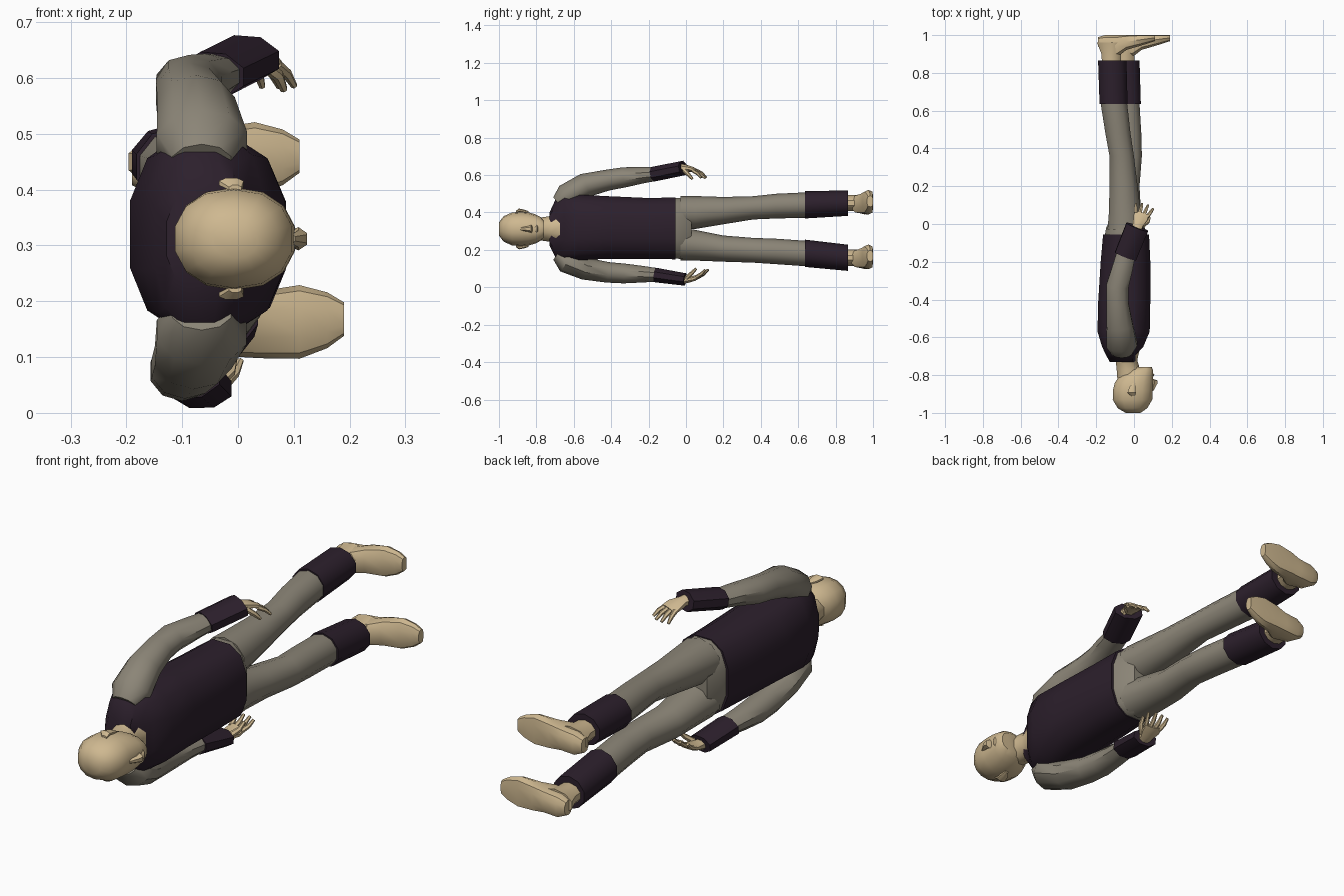
import bpy, bmesh, math
from mathutils import Vector

def mat(name, c):
    m = bpy.data.materials.new(name)
    m.diffuse_color = (*c, 1)
    return m

SKIN = mat("skin", (0.62, 0.48, 0.28))
DARK = mat("dark_cloth", (0.025, 0.014, 0.025))
GREY = mat("grey_cloth", (0.26, 0.235, 0.185))

def finish(name, bm, m, angle=40):
    bmesh.ops.recalc_face_normals(bm, faces=bm.faces)
    me = bpy.data.meshes.new(name)
    bm.to_mesh(me)
    bm.free()
    me.materials.append(m)
    ob = bpy.data.objects.new(name, me)
    bpy.context.collection.objects.link(ob)
    bpy.ops.object.select_all(action='DESELECT')
    ob.select_set(True)
    bpy.context.view_layer.objects.active = ob
    bpy.ops.object.shade_smooth_by_angle(angle=math.radians(angle))
    return ob

def loft(name, secs, m, n=10, ref=(1, 0, 0), axis=None, power=1.0, ymax=None):
    """Skin rings (x, y, z, radius along ref, radius across) set along a path."""
    bm = bmesh.new()
    pts = [Vector(s[:3]) for s in secs]
    rings = []
    for i, s in enumerate(secs):
        t = Vector(axis) if axis else pts[min(i + 1, len(pts) - 1)] - pts[max(i - 1, 0)]
        t.normalize()
        r = Vector(ref)
        u = (r - t * r.dot(t)).normalized()
        v = t.cross(u)
        ring = []
        for k in range(n):
            a = 2 * math.pi * (k + 0.5) / n
            c, d = math.cos(a), math.sin(a)
            c = math.copysign(abs(c) ** power, c)
            d = math.copysign(abs(d) ** power, d)
            p = pts[i] + u * c * s[3] + v * d * s[4]
            if ymax is not None:
                p.y = min(p.y, ymax)
            ring.append(bm.verts.new(p))
        rings.append(ring)
    for a, b in zip(rings, rings[1:]):
        for k in range(n):
            bm.faces.new((a[k], a[(k + 1) % n], b[(k + 1) % n], b[k]))
    bm.faces.new(rings[0])
    bm.faces.new(rings[-1])
    return finish(name, bm, m)

Y = (0, 1, 0)

# Shirt body, hem to shoulders
loft("shirt", [(-.042, -.055, .315, .125, .17), (-.045, -.2, .315, .135, .167),
               (-.052, -.42, .32, .142, .172), (-.055, -.57, .32, .142, .18),
               (-.06, -.65, .32, .112, .188), (-.07, -.695, .315, .08, .165),
               (-.06, -.73, .312, .07, .09)], DARK, 12, axis=Y, power=.8)

# Hips
loft("hips", [(-.042, -.07, .315, .118, .165), (-.045, -.02, .315, .105, .168),
              (-.05, .03, .315, .075, .155)], GREY, 12, axis=Y, power=.8)

# Neck and head
loft("neck", [(-.04, -.66, .312, .075, .1), (-.04, -.72, .312, .06, .07),
              (-.03, -.77, .312, .065, .062), (-.02, -.84, .312, .07, .062)],
     SKIN, 10, axis=Y)
loft("head", [(-.005, -1, .312, .04, .035), (-.008, -.975, .312, .08, .068),
              (-.008, -.93, .312, .107, .088), (-.006, -.88, .312, .108, .092),
              (0, -.84, .312, .104, .088), (.012, -.805, .312, .092, .078),
              (.03, -.775, .312, .073, .062), (.045, -.758, .312, .05, .042)],
     SKIN, 14, axis=Y, power=.9)
loft("nose", [(.095, -.885, .312, .008, .008), (.108, -.845, .312, .018, .015),
              (.108, -.828, .312, .018, .021), (.095, -.82, .312, .008, .014)],
     SKIN, 6, axis=Y)
loft("lips", [(.098, -.808, .312, .006, .014), (.098, -.797, .312, .012, .025),
              (.09, -.787, .312, .008, .016)], SKIN, 6, axis=Y)
for side, nm in ((1, "left"), (-1, "right")):
    z = .312 + side * .09
    loft(nm + "_ear", [(-.005, -.91, z, .012, .007), (-.012, -.893, z + side * .01, .024, .01),
                       (-.008, -.865, z + side * .005, .019, .009),
                       (0, -.842, z, .008, .006)], SKIN, 8, axis=Y)

# Legs, cuffs, ankles and feet
def leg(nm, trouser, cuff, foot):
    loft(nm + "_trouser_leg", trouser, GREY, 10, axis=Y)
    loft(nm + "_trouser_cuff", cuff, DARK, 10, axis=Y)
    x, y, z = cuff[-1][:3]
    loft(nm + "_ankle", [(x - .005, .82, z, .05, .043), (x - .005, .9, z, .055, .043),
                         (x, .96, z, .085, .05)], SKIN, 10, axis=Y)
    loft(nm + "_foot", [(foot + dx, y, z + dz, ry, rz) for dx, y, dz, ry, rz in
                        ((-.3, .965, -.01, .025, .032), (-.265, .955, -.01, .05, .05),
                         (-.2, .945, -.005, .065, .052), (-.15, .965, 0, .045, .06),
                         (-.08, .975, .005, .034, .066), (-.03, .982, .008, .025, .05),
                         (0, .985, .01, .018, .03))],
         SKIN, 10, ref=Y, axis=(1, 0, 0), power=.8, ymax=1)

leg("left", [(-.045, -.03, .4, .1, .088), (-.048, .05, .4, .09, .088),
             (-.055, .2, .41, .078, .073), (-.065, .36, .425, .068, .062),
             (-.085, .48, .434, .07, .066), (-.108, .65, .44, .074, .068)],
    [(-.108, .635, .441, .078, .073), (-.115, .865, .45, .079, .068)], .11)
SHIFT = 0.078
leg("right", [(-.045, -.03, .232, .1, .088), (-.048, .05, .225, .09, .082),
              (-.045, .2, .207, .078, .07), (-.022, .36, .198, .067, .066),
              (-.028, .48, .192, .07, .068), (-.04, .65, .18, .072, .068)],
    [(-.038, .635, .182, .078, .073), (-.043, .865, .158, .076, .07)], .19)

# Arms: sleeve, cuff and hand; side gives which way the palm curls
def arm(nm, sleeve, cuff, side, dirx):
    loft(nm + "_sleeve", sleeve, GREY, 10)
    loft(nm + "_sleeve_cuff", cuff, DARK, 8)
    p, q = Vector(cuff[0][:3]), Vector(cuff[-1][:3])
    f = Vector((dirx, 1, side * -.12)).normalized()      # finger direction
    w = Vector((f.y, -f.x, 0)).normalized()              # across the knuckles
    c = Vector((0, 0, -side))                            # curl toward the body

    def at(a, b, d):
        return tuple(q + f * a + w * b + c * d)
    loft(nm + "_palm", [(*at(-.03, 0, 0), .03, .024), (*at(.012, 0, -.002), .029, .02),
                        (*at(.05, 0, 0), .042, .015), (*at(.078, 0, .008), .042, .011)], SKIN, 8)
    for i in range(4):
        b = (i - 1.5) * .021
        l = (.045, .056, .06, .05)[i]
        loft(f"{nm}_finger_{i + 1}", [(*at(.068, b, .006), .011, .01),
                                      (*at(.072 + l * .5, b * 1.3, .018), .0095, .009),
                                      (*at(.07 + l, b * 1.5, .038), .006, .006)], SKIN, 6)
    loft(nm + "_thumb", [(*at(.015, .022, .008), .014, .013), (*at(.045, .043, .028), .011, .011),
                         (*at(.07, .045, .05), .007, .007)], SKIN, 6)

arm("left", [(-.065, -.685, .45, .055, .04), (-.065, -.64, .485, .085, .068),
             (-.075, -.54, .545, .073, .065), (-.088, -.42, .573, .062, .056),
             (-.088, -.33, .588, .062, .054), (-.06, -.23, .6, .057, .044),
             (-.04, -.15, .607, .052, .036)],
    [(-.045, -.17, .606, .064, .043), (.017, -.016, .637, .066, .042)], 1, .35)
arm("right", [(-.065, -.685, .18, .055, .04), (-.065, -.64, .145, .085, .068),
              (-.08, -.54, .1, .073, .06), (-.095, -.42, .08, .063, .055),
              (-.1, -.33, .074, .06, .053), (-.095, -.23, .07, .055, .044),
              (-.085, -.15, .066, .05, .036)],
    [(-.088, -.165, .066, .06, .042), (-.065, -.005, .042, .058, .036)], -1, .2)
